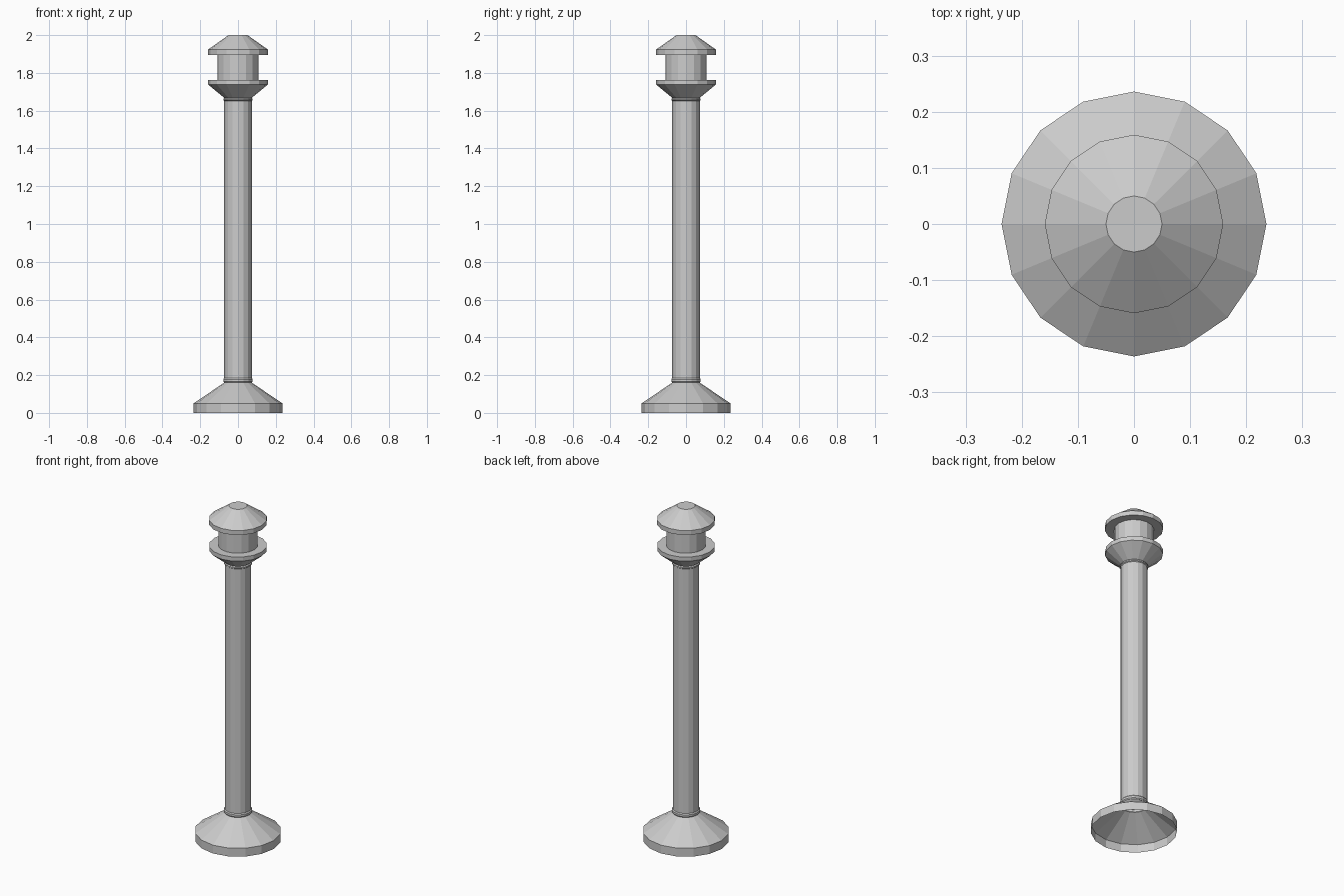
import bpy, bmesh, math

if "Cube" in bpy.data.objects:
    bpy.data.objects.remove(bpy.data.objects["Cube"])

SIDES = 16


def lathe(name, profile, cap_top=False):
    """Spin a (radius, height) profile around z into a flat-shaded 16-sided shell."""
    bm = bmesh.new()
    rings = []
    for r, z in profile:
        ring = []
        for i in range(SIDES):
            a = 2 * math.pi * i / SIDES
            ring.append(bm.verts.new((r * math.cos(a), r * math.sin(a), z)))
        rings.append(ring)
    for low, high in zip(rings, rings[1:]):
        for i in range(SIDES):
            j = (i + 1) % SIDES
            bm.faces.new((low[i], low[j], high[j], high[i]))
    if cap_top:
        bm.faces.new(rings[-1])
    mesh = bpy.data.meshes.new(name)
    bm.to_mesh(mesh)
    bm.free()
    obj = bpy.data.objects.new(name, mesh)
    bpy.context.collection.objects.link(obj)
    return obj


# Flared foot, open underneath, with a small bead at its neck
lathe("base", [(0.236, 0.0), (0.236, 0.05), (0.073, 0.16),
               (0.078, 0.166), (0.078, 0.178), (0.073, 0.184)])

# Long straight post
lathe("post", [(0.073, 0.184), (0.073, 1.652)])

# Bead and flared collar carrying the lamp
lathe("collar", [(0.073, 1.652), (0.078, 1.656), (0.078, 1.663), (0.073, 1.668),
                 (0.158, 1.738), (0.158, 1.763), (0.108, 1.763)])

# Lamp cylinder
lathe("lamp", [(0.108, 1.763), (0.108, 1.896)])

# Overhanging roof with a flat top
lathe("roof", [(0.108, 1.896), (0.159, 1.896), (0.159, 1.923), (0.05, 2.0)],
      cap_top=True)
